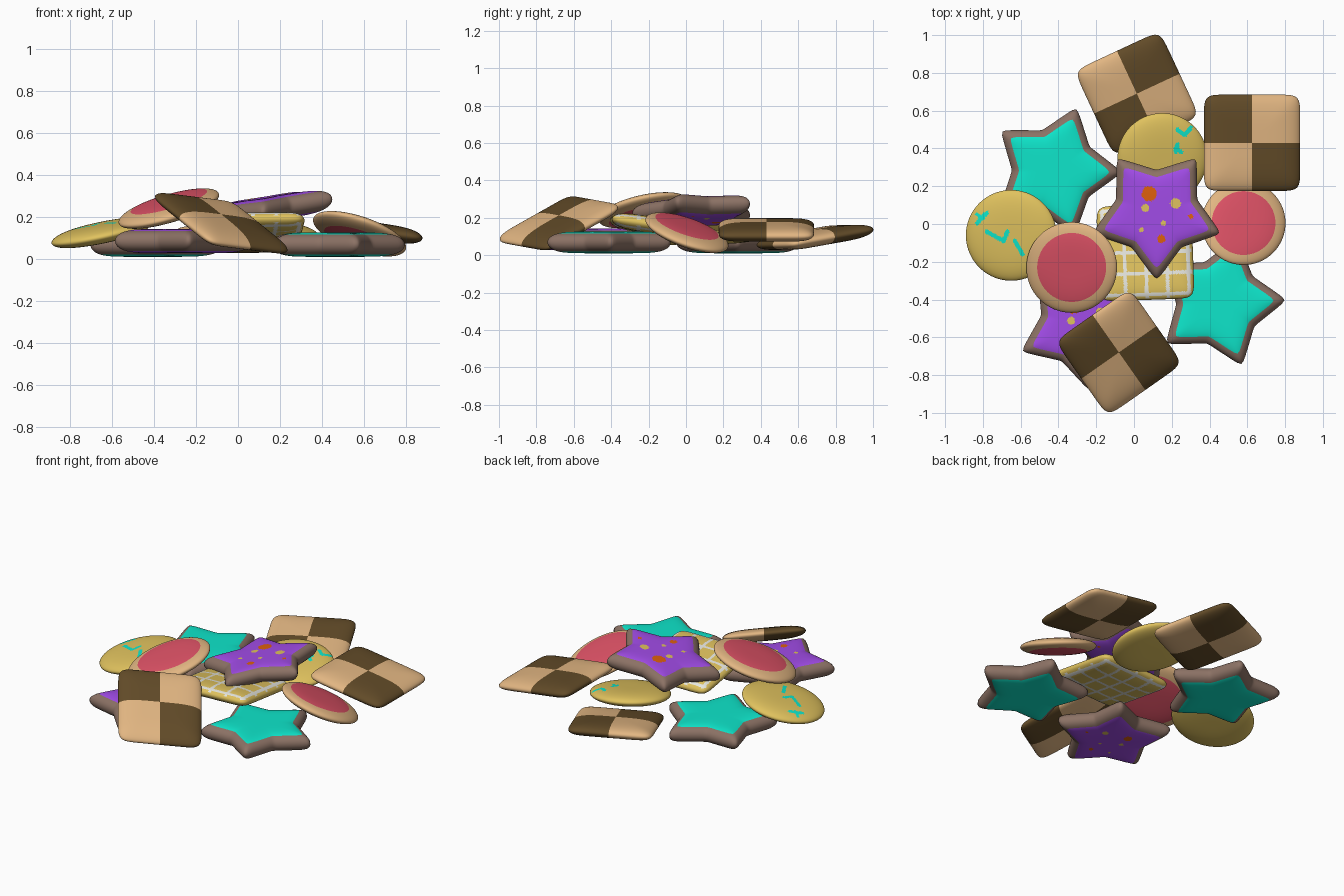
import bpy, bmesh, math

if "Cube" in bpy.data.objects:
    bpy.data.objects.remove(bpy.data.objects["Cube"])

def material(name, r, g, b):
    m = bpy.data.materials.new(name)
    m.diffuse_color = [((c / 255 + 0.055) / 1.055) ** 2.4 for c in (r, g, b)] + [1]
    m.use_nodes = True
    m.node_tree.nodes["Principled BSDF"].inputs["Base Color"].default_value = m.diffuse_color
    return m

TAN, DARK, YELLOW, TEAL, PURPLE, RED, BROWN, ORANGE, WHITE = range(9)
MATS = [material("tan dough", 226, 182, 130), material("dark dough", 98, 75, 40),
        material("yellow dough", 224, 194, 94), material("teal icing", 14, 230, 203),
        material("purple icing", 162, 76, 232), material("red jam", 222, 82, 102),
        material("brown dough", 140, 114, 101), material("orange speck", 222, 96, 12),
        material("white icing", 238, 238, 230)]

# ---- outlines: radius as a function of angle
def star(R, n=0.225):
    s = math.radians(36)
    def radius(f):
        a = math.acos(0.985 * math.cos(5 * f)) / 5
        return R * n * math.sin(s) / (R * math.sin(a) + n * math.sin(s - a))
    return radius

def square(a, n=10):
    return lambda f: a / (abs(math.cos(f)) ** n + abs(math.sin(f)) ** n) ** (1 / n)

def circle(r):
    return lambda f: r

def cookie(name, outline, centre, slope, rot, H, p, paint, N=20, S=120):
    """Pillow-shaped cookie; paint(u, v, t, top) picks the colour in local space."""
    bm = bmesh.new()
    rot = math.radians(rot)
    (cx, cy, cz), (a, b) = centre, slope

    def vert(r, f, h):
        x, y = r * math.cos(f + rot), r * math.sin(f + rot)
        return bm.verts.new((cx + x, cy + y, cz + a * x + b * y + h))

    ts = [math.sin(math.pi / 2 * i / N) for i in range(N + 1)]
    angs = [2 * math.pi * j / S for j in range(S)]
    rs = [outline(f) for f in angs]
    rim = [vert(r, f, 0) for r, f in zip(rs, angs)]
    for side in (1, -1):
        mid = vert(0, 0, side * H)
        prev = None
        for i in range(1, N + 1):
            h = side * H * math.sqrt(max(0, 1 - ts[i] ** p))
            ring = rim if i == N else [vert(r * ts[i], f, h) for r, f in zip(rs, angs)]
            t = (ts[i] + ts[i - 1]) / 2
            for j in range(S):
                k = (j + 1) % S
                vs = [mid, ring[j], ring[k]] if prev is None else [prev[j], ring[j], ring[k], prev[k]]
                face = bm.faces.new(vs if side > 0 else vs[::-1])
                f = angs[j] + math.pi / S
                r = outline(f) * t
                face.material_index = paint(r * math.cos(f), r * math.sin(f), t, side > 0)
                face.smooth = True
            prev = ring
    me = bpy.data.meshes.new(name)
    bm.to_mesh(me)
    bm.free()
    for m in MATS:
        me.materials.append(m)
    bpy.context.collection.objects.link(bpy.data.objects.new(name, me))

# ---- colour rules
def checker(u, v, t, top):
    return DARK if u * v < 0 else TAN

def jam(u, v, t, top):
    return RED if t < 0.76 else TAN

def teal_star(u, v, t, top):
    return TEAL if t < 0.83 else BROWN

SPECKS = [(-.04, .10, .04, ORANGE), (.025, -.14, .021, ORANGE), (.18, -.02, .013, ORANGE),
          (.10, .05, .028, YELLOW), (-.06, .025, .021, YELLOW), (-.08, -.09, .013, YELLOW),
          (.035, -.055, .014, YELLOW)]

def purple_star(u, v, t, top):
    if t > 0.83:
        return BROWN
    c, s = math.cos(math.radians(-18)), math.sin(math.radians(-18))
    x, y = u * c - v * s, u * s + v * c
    for sx, sy, r, col in SPECKS:
        if math.hypot(x - sx, y - sy) < r * (1 if top else 0.65):
            return col
    return PURPLE

def sprinkled(strokes):
    def paint(u, v, t, top):
        if top:
            for x0, y0, x1, y1 in strokes:
                dx, dy = x1 - x0, y1 - y0
                k = ((u - x0) * dx + (v - y0) * dy) / (dx * dx + dy * dy)
                k = min(1, max(0, k))
                if math.hypot(u - x0 - k * dx, v - y0 - k * dy) < 0.011:
                    return TEAL
        return YELLOW
    return paint

def waffle(u, v, t, top):
    for w in (u, v):
        if abs((w + 0.055) % 0.112 - 0.056) < 0.0095 and t < 0.97:
            return WHITE
    return YELLOW

# ---- star cookies
for name, c, sl, rot, paint in [
        ("teal_star_back", (-.42, .28, .068), (0, 0), 71, teal_star),
        ("teal_star_front", (.45, -.415, .068), (0, 0), 2, teal_star),
        ("purple_star_top", (.12, .06, .235), (.16, .03), -18, purple_star),
        ("purple_star_low", (-.27, -.53, .085), (0, 0), -12, purple_star)]:
    fine = paint is purple_star
    cookie(name, star(.363), c, sl, rot, .058, 6, paint, 48 if fine else 24, 160 if fine else 120)

# ---- checkerboard cookies
cookie("checker_back", square(.25), (.015, .69, .095), (-.06, .15), 115, .043, 4, checker)
cookie("checker_right", square(.255), (.625, .43, .135), (-.14, 0), 0, .043, 4, checker)
cookie("checker_front", square(.243), (-.08, -.68, .17), (-.35, .32), 35, .043, 4, checker)

# ---- round jam cookies
cookie("jam_round_left", circle(.24), (-.33, -.23, .24), (.27, .2), 0, .045, 3, jam)
cookie("jam_round_right", circle(.222), (.58, .005, .12), (-.29, -.31), 0, .045, 3, jam)

# ---- round sprinkled cookies
cookie("sprinkle_round_left", circle(.24), (-.65, -.06, .125), (.2, .09), 0, .045, 3,
       sprinkled([(-.18, .065, -.13, .12), (-.18, .11, -.15, .09), (-.13, .02, -.04, -.03),
                  (-.04, -.03, -.02, .02), (.02, -.03, .06, -.10)]), 48, 160)
cookie("sprinkle_round_back", circle(.237), (.15, .35, .125), (-.08, .15), 0, .045, 3,
       sprinkled([(.08, .15, .12, .12), (.12, .12, .15, .16), (.07, .05, .10, .03),
                  (.08, .07, .07, .03)]), 48, 160)

# ---- waffle square cookie
cookie("waffle_square", square(.252), (.06, -.15, .155), (.02, -.14), 2, .045, 5, waffle, 60, 240)
